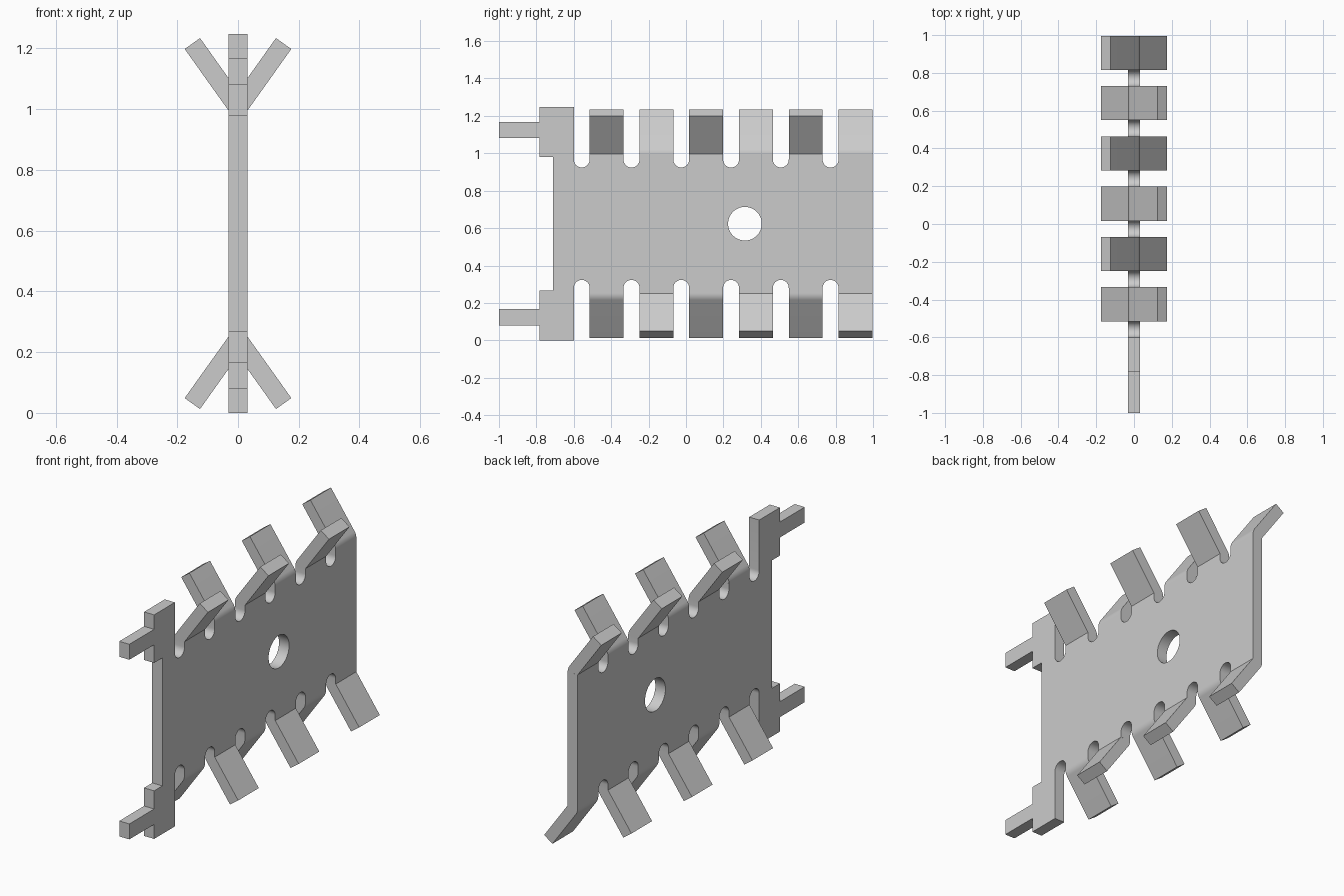
import bpy, bmesh
from math import sin, cos, pi, radians

cube = bpy.data.objects.get("Cube")
if cube:
    bpy.data.objects.remove(cube, do_unlink=True)

HALF = 0.031            # half the sheet thickness
MID = 0.6235            # mirror height
BEND = 0.372            # bend line above the mirror height
PITCH, SLOT_R = 0.2661, 0.0425
FIN_W, FIN_L = 0.181, 0.249
ANGLE = radians(35.5)

grey = bpy.data.materials.new("light grey")
grey.use_nodes = True
grey.diffuse_color = (0.6, 0.6, 0.6, 1)
grey.node_tree.nodes["Principled BSDF"].inputs["Base Color"].default_value = (0.6, 0.6, 0.6, 1)


def finish(obj):
    """Weld, colour and smooth the rounded parts."""
    bm = bmesh.new()
    bm.from_mesh(obj.data)
    bmesh.ops.remove_doubles(bm, verts=bm.verts, dist=1e-4)
    bmesh.ops.recalc_face_normals(bm, faces=bm.faces)
    bm.to_mesh(obj.data)
    bm.free()
    obj.data.materials.clear()
    obj.data.materials.append(grey)
    bpy.ops.object.select_all(action='DESELECT')
    obj.select_set(True)
    bpy.context.view_layer.objects.active = obj
    bpy.ops.object.shade_smooth_by_angle(angle=radians(25))


# Upper edge of the sheet from the front prong to the back (y, height above middle)
edge = [(-0.71, 0.356), (-0.782, 0.356), (-0.782, 0.457), (-1, 0.457),
        (-1, 0.543), (-0.782, 0.543), (-0.782, MID), (-0.6, MID)]
for i in range(6):
    centre = -0.5575 + i * PITCH
    for k in range(17):
        a = pi + pi * k / 16
        edge.append((centre + SLOT_R * cos(a), 0.343 + SLOT_R * sin(a)))
    edge += [(centre + SLOT_R, BEND), (min(centre + PITCH - SLOT_R, 1), BEND)]
outline = edge + [(y, -z) for y, z in reversed(edge)]
hole = [(0.315 + 0.09 * cos(2 * pi * k / 48), 0.09 * sin(2 * pi * k / 48))
        for k in range(48)]

# Flat sheet with slots, hole and prongs
curve = bpy.data.curves.new("slotted_plate", 'CURVE')
curve.dimensions = '2D'
curve.fill_mode = 'BOTH'
curve.extrude = HALF
for loop in (outline, hole):
    spline = curve.splines.new('POLY')
    spline.points.add(len(loop) - 1)
    for point, (y, z) in zip(spline.points, loop):
        point.co = (y, z, 0, 1)
    spline.use_cyclic_u = True
plate = bpy.data.objects.new("slotted_plate", curve)
bpy.context.collection.objects.link(plate)
plate.rotation_euler = (pi / 2, 0, pi / 2)
plate.location.z = MID
bpy.ops.object.select_all(action='DESELECT')
plate.select_set(True)
bpy.context.view_layer.objects.active = plate
bpy.ops.object.convert(target='MESH')
finish(plate)


def bent_fin(name, y, side, up):
    """Fin bent sideways: sharp inside corner, rounded outside corner."""
    dx, dz = sin(ANGLE) * FIN_L, cos(ANGLE) * FIN_L
    arc = [(HALF - 2 * HALF * cos(ANGLE * k / 8), BEND + 2 * HALF * sin(ANGLE * k / 8))
           for k in range(9)]
    profile = [(HALF, BEND)] + arc + [(arc[-1][0] + dx, arc[-1][1] + dz),
                                      (HALF + dx, BEND + dz)]
    bm = bmesh.new()
    face = bm.faces.new([bm.verts.new((side * x, y, MID + up * z)) for x, z in profile])
    grown = bmesh.ops.extrude_face_region(bm, geom=[face])["geom"]
    bmesh.ops.translate(bm, vec=(0, FIN_W, 0),
                        verts=[v for v in grown if isinstance(v, bmesh.types.BMVert)])
    mesh = bpy.data.meshes.new(name)
    bm.to_mesh(mesh)
    bm.free()
    fin = bpy.data.objects.new(name, mesh)
    bpy.context.collection.objects.link(fin)
    finish(fin)


# Fins alternate sides along the sheet; lower ones lean the opposite way
for i in range(6):
    y = -0.515 + i * PITCH
    side = 1 if i % 2 == 0 else -1
    bent_fin(f"upper_fin_{i + 1}", y, side, 1)
    bent_fin(f"lower_fin_{i + 1}", y, -side, -1)
